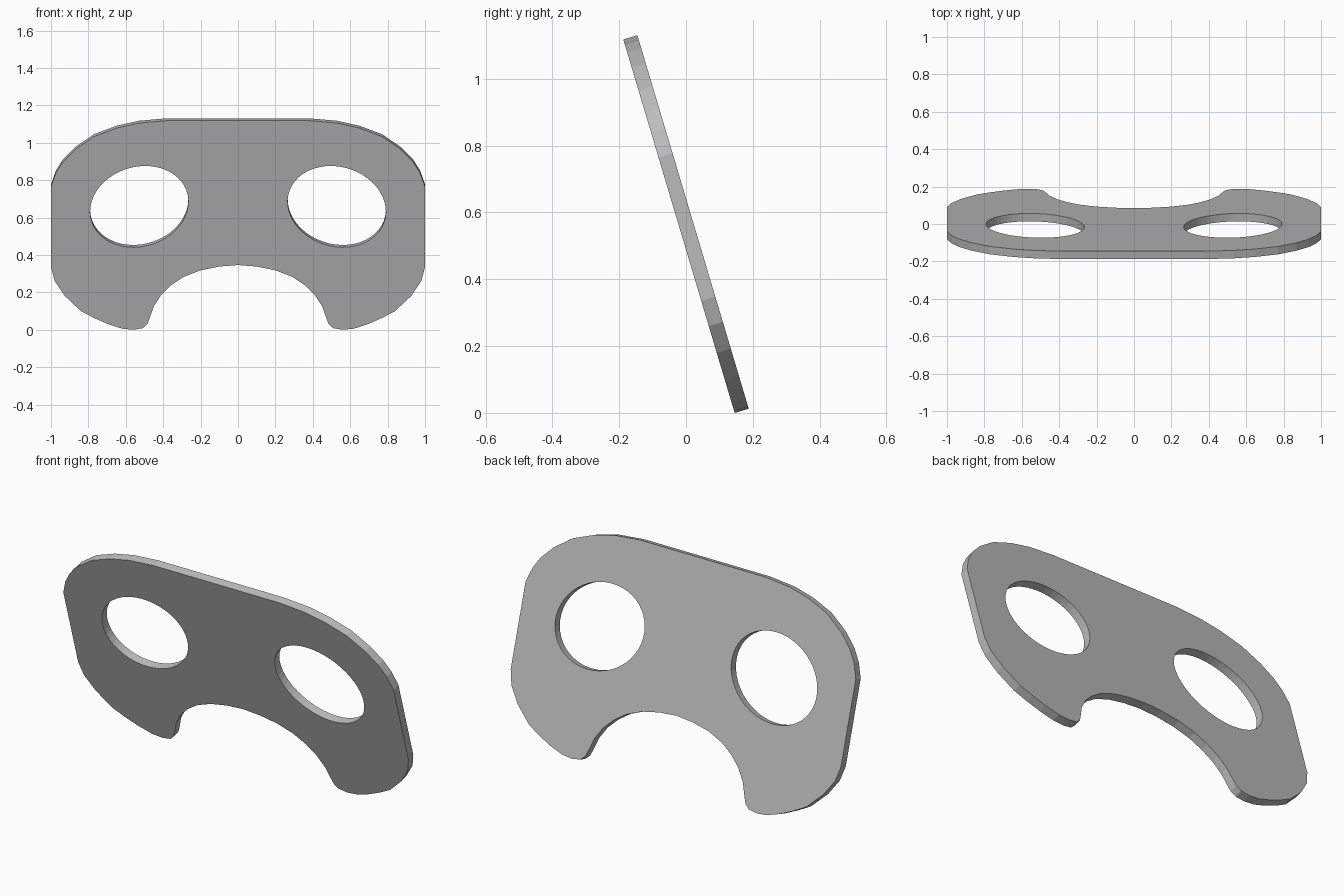
import bpy
import bmesh
from math import radians, cos, sin, pi
from mathutils import Matrix

cube = bpy.data.objects.get("Cube")
if cube:
    bpy.data.objects.remove(cube, do_unlink=True)

TILT = radians(16.6)
THICK = 0.044
HEIGHT = 1.167          # height of the plate along its own slope

# Single flat material
grey = bpy.data.materials.new("plain grey")
grey.use_nodes = True
colour = (0.5, 0.5, 0.5, 1)
grey.diffuse_color = colour
grey.node_tree.nodes["Principled BSDF"].inputs["Base Color"].default_value = colour

# Half outline: nose arch, cheek, side, brow (x, upright height)
half = [(0, .346), (.1, .338), (.2, .318), (.29, .283), (.355, .24), (.41, .187),
        (.45, .125), (.473, .06), (.485, .03), (.51, .008), (.56, 0), (.62, .006),
        (.695, .03), (.77, .063), (.84, .1), (.925, .18), (.98, .26), (1, .335),
        (1, .765), (.973, .84), (.935, .9), (.87, .965), (.77, 1.033),
        (.65, 1.078), (.53, 1.105), (.38, 1.118)]
half = [(x, z / cos(TILT) - HEIGHT / 2) for x, z in half]
outline = half + [(-x, v) for x, v in reversed(half[1:])]


def eye_hole(side, steps=48):
    """Slanted ellipse, mirrored by side."""
    a, b, slant = .2676, .221, radians(20)
    points = []
    for i in range(steps):
        t = 2 * pi * i / steps
        x = a * cos(t) * cos(slant) - b * sin(t) * sin(slant)
        v = a * cos(t) * sin(slant) + b * sin(t) * cos(slant)
        points.append((side * (.528 - x), .687 - HEIGHT / 2 + v))
    return points


# Filled curve gives the flat plate with its two holes
curve = bpy.data.curves.new("plate_profile", 'CURVE')
curve.dimensions = '2D'
curve.fill_mode = 'BOTH'
curve.extrude = THICK / 2
for loop in (outline, eye_hole(1), eye_hole(-1)):
    spline = curve.splines.new('POLY')
    spline.points.add(len(loop) - 1)
    for point, (x, v) in zip(spline.points, loop):
        point.co = (x, v, 0, 1)
    spline.use_cyclic_u = True
helper = bpy.data.objects.new("plate_profile", curve)
bpy.context.collection.objects.link(helper)
graph = bpy.context.evaluated_depsgraph_get()
mesh = bpy.data.meshes.new_from_object(helper.evaluated_get(graph))
bpy.data.objects.remove(helper, do_unlink=True)

# Weld the plate, then lean its top forward
bm = bmesh.new()
bm.from_mesh(mesh)
bmesh.ops.remove_doubles(bm, verts=bm.verts, dist=0.0005)
bmesh.ops.recalc_face_normals(bm, faces=bm.faces)
bm.transform(Matrix.Rotation(pi / 2 + TILT, 4, 'X'))
low = min(v.co.z for v in bm.verts)
bmesh.ops.translate(bm, vec=(0, 0, -low), verts=bm.verts)
for face in bm.faces:
    face.smooth = False
    face.material_index = 0
bm.to_mesh(mesh)
bm.free()

mesh.materials.clear()
mesh.materials.append(grey)
plate = bpy.data.objects.new("mask_plate", mesh)
bpy.context.collection.objects.link(plate)
